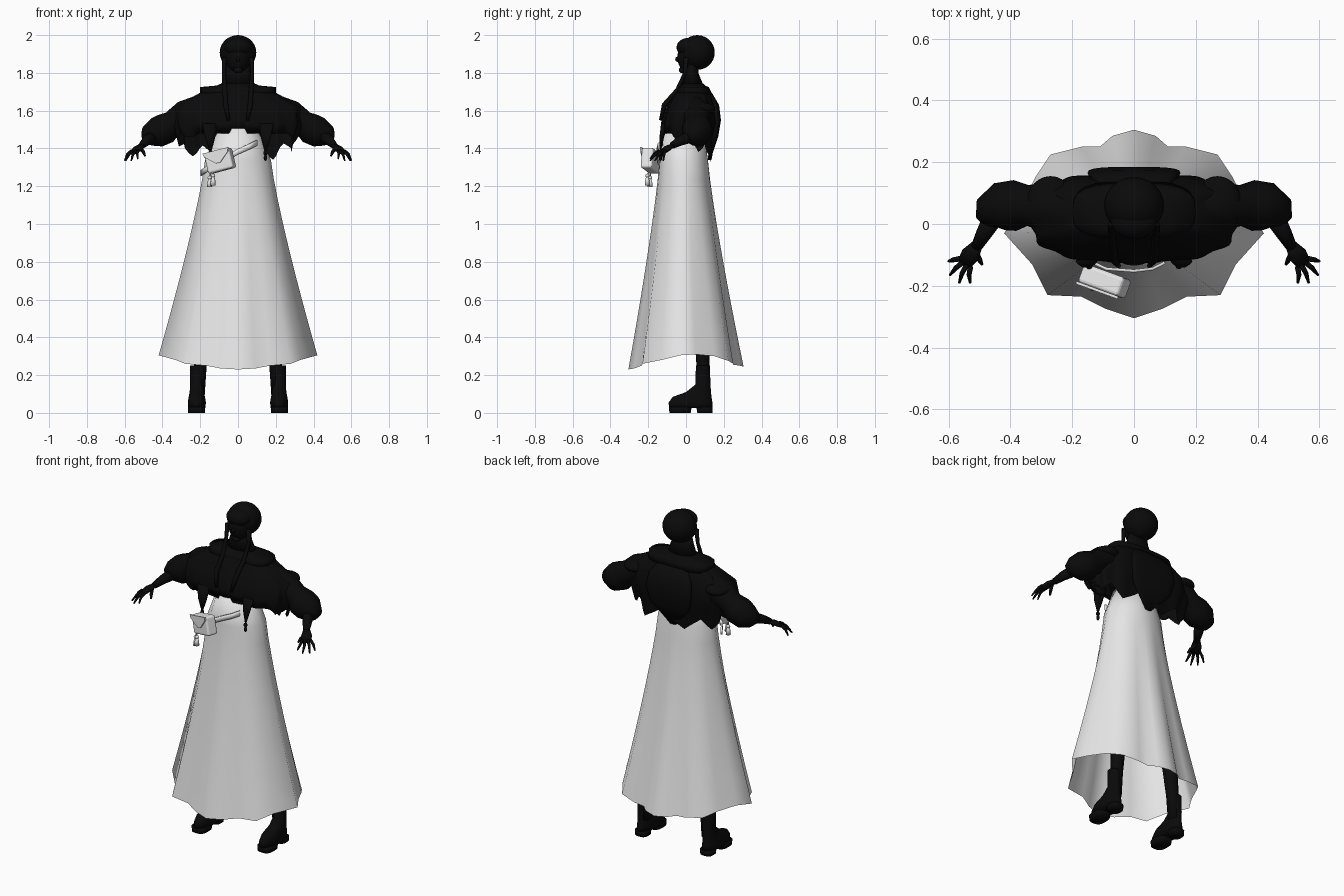
import bpy, bmesh, math
from mathutils import Vector, Matrix

if "Cube" in bpy.data.objects:
    bpy.data.objects.remove(bpy.data.objects["Cube"], do_unlink=True)


def material(name, rgb):
    m = bpy.data.materials.new(name)
    m.use_nodes = True
    m.diffuse_color = (*rgb, 1)
    m.node_tree.nodes["Principled BSDF"].inputs["Base Color"].default_value = (*rgb, 1)
    return m


BLACK = material("black", (0.003, 0.003, 0.003))
PALE = material("pale_grey", (0.8, 0.8, 0.8))


def finish(name, bm, mat, smooth=True, fix=True):
    if fix:
        bmesh.ops.recalc_face_normals(bm, faces=bm.faces)
    mesh = bpy.data.meshes.new(name)
    bm.to_mesh(mesh)
    bm.free()
    mesh.materials.append(mat)
    ob = bpy.data.objects.new(name, mesh)
    bpy.context.collection.objects.link(ob)
    for p in mesh.polygons:
        p.use_smooth = smooth
    return ob


def skin(name, rings, mat, caps=(True, True)):
    """Bridge closed rings of points into one surface."""
    bm = bmesh.new()
    vs = [[bm.verts.new(p) for p in ring] for ring in rings]
    n = len(vs[0])
    for a, b in zip(vs, vs[1:]):
        for i in range(n):
            j = (i + 1) % n
            bm.faces.new((a[i], a[j], b[j], b[i]))
    for cap, ring in zip(caps, (vs[0], vs[-1])):
        if cap:
            bm.faces.new(ring)
    return finish(name, bm, mat)


def oval(z, cx, rx, y0, y1, n=24, power=2.0):
    """Horizontal rounded ring; y0 is the front and y1 the back."""
    pts = []
    for i in range(n):
        a = math.tau * i / n
        c, s = math.cos(a), math.sin(a)
        f = lambda v: math.copysign(abs(v) ** (2 / power), v)
        pts.append(Vector((cx + rx * f(c), (y0 + y1) / 2 + (y1 - y0) / 2 * f(s), z)))
    return pts


def loft(name, spec, mat, cx=0, power=2.0):
    return skin(name, [oval(z, cx, rx, a, b, power=power) for z, rx, a, b in spec], mat)


def tube(name, path, mat, n=12, flat=1.0):
    """Tube through (x, y, z, radius) points."""
    pts = [Vector(p[:3]) for p in path]
    rings = []
    for i, p in enumerate(pts):
        d = pts[min(i + 1, len(pts) - 1)] - pts[max(i - 1, 0)]
        q = d.to_track_quat('Z', 'Y')
        r = path[i][3]
        rings.append([p + q @ Vector((r * math.cos(math.tau * k / n),
                                      r * flat * math.sin(math.tau * k / n), 0)) for k in range(n)])
    return skin(name, rings, mat)


def ball(name, loc, size, mat):
    bm = bmesh.new()
    bmesh.ops.create_uvsphere(bm, u_segments=24, v_segments=14, radius=1,
                              matrix=Matrix.Translation(loc) @ Matrix.Diagonal((*size, 1)))
    return finish(name, bm, mat)


# Long skirt with a scalloped hem, open underneath
half = [(0, -.305, .23), (.09, -.275, .235), (.17, -.235, .25), (.28, -.23, .26), (.33, -.13, .28),
        (.42, -.03, .305), (.37, .05, .31), (.32, .15, .30), (.27, .225, .275), (.17, .25, .26),
        (.11, .25, .255), (.07, .285, .25), (0, .305, .245)]
hem = half + [(-x, y, z) for x, y, z in half[-2:0:-1]]
hips, waist = [], []
for x, y, z in hem:
    a = math.atan2(y / .3, x / .42)
    hips.append(Vector((.175 * math.cos(a), -.012 + .128 * math.sin(a), 1.34)))
    waist.append(Vector((.1 * math.cos(a), -.02 + .112 * math.sin(a), 1.51)))
rings = [waist]
for k in range(11):
    t = k / 10
    ring = []
    for h, e in zip(hips, hem):
        p = h.lerp(Vector(e), t ** 1.2)
        p.z = h.z + (e[2] - h.z) * t
        ring.append(p)
    rings.append(ring)
skin("skirt", rings, PALE, caps=(True, False))

# Ruffled cape with a ragged hem, longer at the back
cape = []
N = 72
for level, (z, rx, y0, y1) in enumerate([(1.745, .085, -.02, .09), (1.70, .19, -.05, .13), (1.62, .33, -.10, .155),
                                         (1.53, .335, -.125, .165), (1.48, .32, -.12, .15), (0, .30, -.115, .135)]):
    ring = oval(z, 0, rx, y0, y1, N, 2.7)
    for i, p in enumerate(ring):
        a = math.tau * i / N
        ruffle = 1 + .012 * level * math.cos(12 * a) * .7
        p.x *= ruffle
        p.y *= ruffle
        if level == 5:
            back = (1 + math.sin(a)) / 2
            zig = abs((i % 8) - 4) / 4 - .5
            p.z = 1.495 - .125 * back + zig * (.015 + .065 * back)
    cape.append(ring)
skin("cape", cape, BLACK, caps=(True, False))

# Collar, neck, bodice and back panel
loft("collar", [(1.735, .09, -.02, .09), (1.725, .2, -.04, .12), (1.685, .2, -.055, .14)], BLACK, power=3)
loft("neck_scarf", [(1.85, .06, 0, .065), (1.8, .07, -.005, .065), (1.74, .088, -.02, .09)], BLACK)
loft("bodice", [(1.72, .1, -.03, .11), (1.63, .15, -.1, .14), (1.55, .14, -.13, .13), (1.505, .105, -.135, .09)], BLACK)
loft("back_panel", [(1.69, .1, .1, .14), (1.63, .14, .13, .175), (1.55, .15, .145, .185),
                    (1.46, .13, .13, .17), (1.34, .02, .115, .13)], BLACK, power=3)

# Head, hair and face
ball("face", (0, .02, 1.882), (.064, .066, .084), BLACK)
ball("nose", (0, -.043, 1.872), (.01, .014, .014), BLACK)
ball("chin", (0, -.018, 1.815), (.025, .02, .017), BLACK)
ball("hair", (0, .06, 1.908), (.097, .092, .092), BLACK)
ball("fringe", (0, .012, 1.935), (.075, .062, .05), BLACK)

for side, s in (("left", 1), ("right", -1)):
    def mir(path):
        return [(s * p[0], *p[1:]) for p in path]

    # Hair strand and pointed front lappet with a bead
    tube(side + "_hair_strand", mir([(.07, 0, 1.88, .014), (.075, -.005, 1.8, .01), (.07, -.045, 1.71, .012),
                                     (.065, -.115, 1.63, .014), (.05, -.135, 1.55, .008)]), BLACK)
    tube(side + "_lappet", mir([(.15, -.115, 1.53, .04), (.147, -.13, 1.45, .025), (.145, -.135, 1.385, .005)]),
         BLACK, flat=.4)
    ball(side + "_lappet_bead", (s * .145, -.135, 1.375), (.011, .011, .013), BLACK)
    ball(side + "_lappet_tip", (s * .145, -.135, 1.35), (.009, .009, .016), BLACK)

    # Sleeve with a puffed end
    tube(side + "_sleeve", mir([(.13, .045, 1.65, .06), (.28, .055, 1.575, .08), (.345, .06, 1.535, .066),
                                (.385, .06, 1.505, .082), (.43, .055, 1.485, .08), (.47, .035, 1.47, .058),
                                (.485, .01, 1.46, .03)]), BLACK, n=16)
    ball(side + "_shoulder_frill", (s * .27, .075, 1.61), (.075, .08, .035), BLACK)

    # Forearm, palm and fingers
    tube(side + "_forearm", mir([(.45, .03, 1.465, .034), (.485, -.03, 1.44, .026), (.51, -.075, 1.415, .018)]), BLACK)
    tube(side + "_palm", mir([(.505, -.065, 1.42, .018), (.53, -.1, 1.4, .03), (.55, -.13, 1.38, .024)]), BLACK, flat=.5)
    for k, (x, y, z) in enumerate([(.6, -.12, 1.335), (.595, -.165, 1.335), (.565, -.19, 1.335), (.53, -.19, 1.345)]):
        base = Vector((.562 - .011 * k, -.112 - .009 * k, 1.388))
        tip = Vector((x, y, z))
        mid = base.lerp(tip, .5) + Vector((.004, 0, .008))
        tube(f"{side}_finger_{k + 1}", mir([(*base, .009), (*mid, .008), (*tip, .004)]), BLACK, n=8)
    tube(side + "_thumb", mir([(.515, -.085, 1.4, .01), (.5, -.115, 1.38, .009), (.492, -.13, 1.36, .005)]), BLACK, n=8)

    # Leg and heeled boot
    tube(side + "_leg", mir([(.08, .02, 1.3, .07), (.1, .03, 1.1, .065), (.15, .06, .62, .045), (.185, .085, .42, .042),
                             (.2, .09, .25, .035), (.208, .092, .1, .033)]), BLACK)
    loft(side + "_boot", [(.025, .045, -.09, .14), (.055, .048, -.092, .14), (.085, .043, -.07, .135),
                          (.11, .038, .0, .132), (.15, .035, .05, .13), (.24, .036, .052, .126),
                          (.25, .036, .052, .126)], BLACK, cx=s * .218)
    loft(side + "_sole", [(0, .044, -.088, .025), (.03, .046, -.09, .03)], BLACK, cx=s * .22, power=3)
    loft(side + "_heel", [(0, .038, .06, .14), (.03, .04, .055, .14)], BLACK, cx=s * .218, power=3)

# Hip strap lying across the front of the skirt
bm = bmesh.new()
path = [(-.195, -.06, 1.27), (-.165, -.11, 1.29), (-.09, -.145, 1.335), (0, -.152, 1.383), (.06, -.145, 1.41),
        (.1, -.125, 1.43)]
rows = [[bm.verts.new((x, y, z + d)) for d in (-.015, .015)] for x, y, z in path]
for a, b in zip(rows, rows[1:]):
    bm.faces.new((a[0], b[0], b[1], a[1]))
strap = finish("hip_strap", bm, PALE)
mod = strap.modifiers.new("thickness", 'SOLIDIFY')
mod.thickness = .01
mod.offset = 0

# Pouch with a pointed flap, tilted on the strap
pose = (Matrix.Translation((-.095, -.185, 1.335)) @ Matrix.Rotation(math.radians(-20), 4, 'Z')
        @ Matrix.Rotation(math.radians(-14), 4, 'Y'))
bm = bmesh.new()
bmesh.ops.create_cube(bm, size=1, matrix=Matrix.Diagonal((.145, .065, .11, 1)))
pouch = finish("pouch", bm, PALE, smooth=False)
pouch.matrix_world = pose
mod = pouch.modifiers.new("round", 'BEVEL')
mod.width = .012
mod.segments = 3

bm = bmesh.new()
outline = [(-.074, .056), (.074, .056), (.068, .035), (.012, -.012), (-.012, -.012), (-.068, .035)]
front = [bm.verts.new((x, -.04, z)) for x, z in outline]
rear = [bm.verts.new((x, -.031, z)) for x, z in outline]
bm.faces.new(front)
bm.faces.new(rear)
for i in range(6):
    j = (i + 1) % 6
    bm.faces.new((front[i], front[j], rear[j], rear[i]))
flap = finish("pouch_flap", bm, PALE, smooth=False)
flap.matrix_world = pose

# Two tassels hanging below the pouch
for k, (x, y, z) in enumerate([(-.15, -.19, 1.225), (-.132, -.205, 1.235)]):
    tube(f"tassel_cord_{k + 1}", [(-.14, -.19, 1.29, .004), (x, y, z + .025, .004)], PALE, n=8)
    ball(f"tassel_knot_{k + 1}", (x, y, z + .02), (.011, .011, .01), PALE)
    tube(f"tassel_{k + 1}", [(x, y, z + .015, .007), (x, y, z - .005, .012), (x, y, z - .03, .014)], PALE, n=10)
